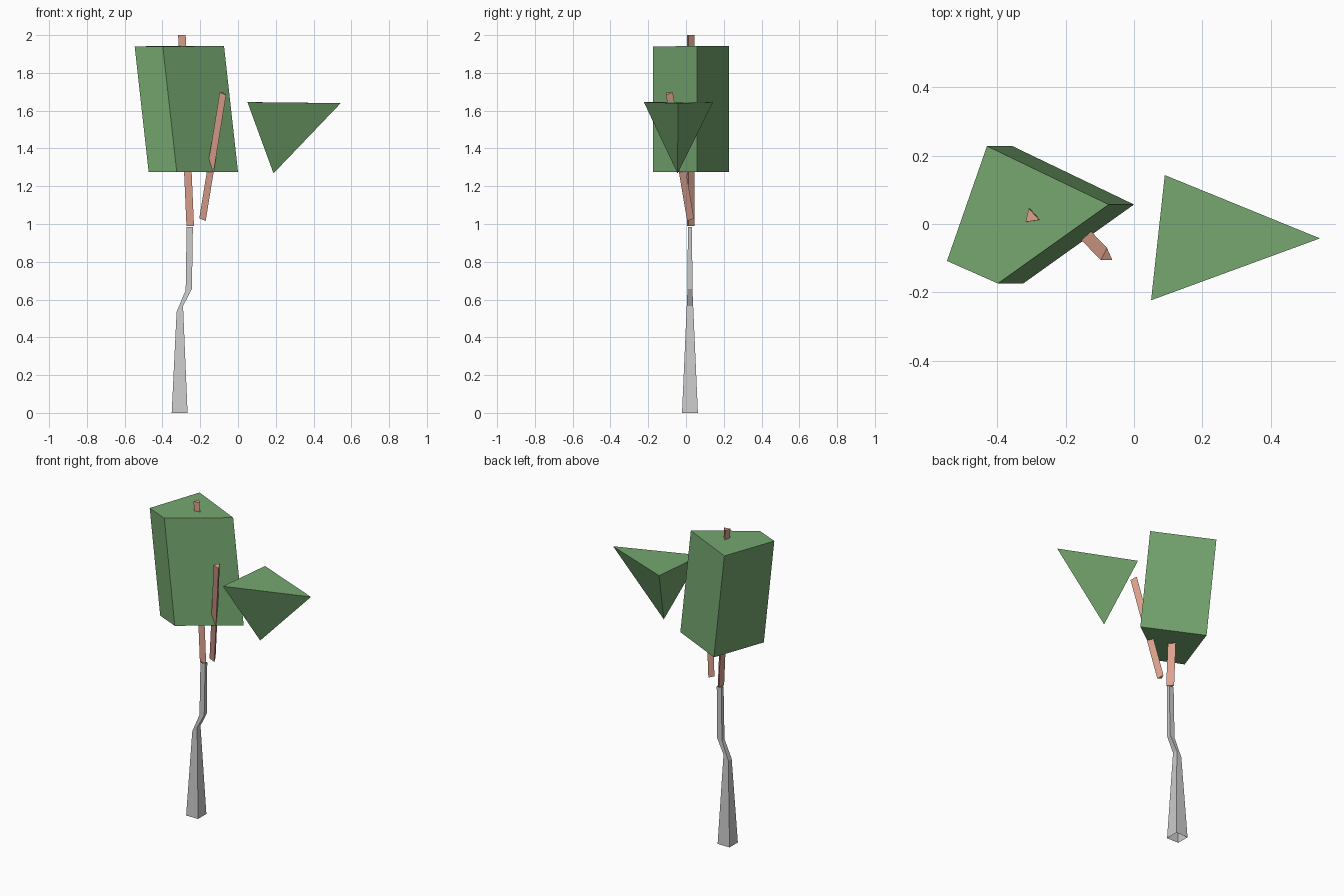
import bpy, bmesh
from mathutils import Vector

if "Cube" in bpy.data.objects:
    bpy.data.objects.remove(bpy.data.objects["Cube"])


def material(name, rgb):
    m = bpy.data.materials.new(name)
    m.diffuse_color = (*rgb, 1)
    m.use_nodes = True
    m.node_tree.nodes["Principled BSDF"].inputs["Base Color"].default_value = m.diffuse_color
    return m


def loft(name, rings, mat=None, caps=True):
    """Skin counter-clockwise rings listed from bottom to top."""
    bm = bmesh.new()
    loops = [[bm.verts.new(p) for p in ring] for ring in rings]
    for lo, hi in zip(loops, loops[1:]):
        n = len(hi)
        for i in range(n):
            j = (i + 1) % n
            if len(lo) == 1:  # ring closes to a point
                bm.faces.new((lo[0], hi[j], hi[i]))
            else:
                bm.faces.new((lo[i], lo[j], hi[j], hi[i]))
    if caps:
        bm.faces.new(loops[-1])
        if len(loops[0]) > 2:
            bm.faces.new(loops[0][::-1])
    me = bpy.data.meshes.new(name)
    bm.to_mesh(me)
    bm.free()
    if mat:
        me.materials.append(mat)
    ob = bpy.data.objects.new(name, me)
    bpy.context.collection.objects.link(ob)
    return ob


def prism(name, top, shift, mat):
    """Sheared prism: the top outline repeated at an offset below."""
    bottom = [Vector(p) + Vector(shift) for p in top]
    return loft(name, [bottom, top], mat)


green = material("leaf_green", (0.18, 0.39, 0.16))
bark = material("branch_pink", (0.72, 0.36, 0.27))

# Bent square trunk: x left, z left, x right, z right, half depth
sections = [(-0.351, 0, -0.267, 0, 0.042),
            (-0.325, 0.535, -0.291, 0.566, 0.017),
            (-0.277, 0.65, -0.244, 0.656, 0.013),
            (-0.272, 0.985, -0.239, 0.985, 0.011)]
yc = 0.021
loft("trunk", [[(xl, yc - d, zl), (xr, yc - d, zr), (xr, yc + d, zr), (xl, yc + d, zl)]
               for xl, zl, xr, zr, d in sections], caps=False)

# Three-sided branches
prism("main_branch", [(-0.317, 0.006, 2.0), (-0.277, 0.012, 2.0), (-0.308, 0.046, 2.0)],
      (0.044, 0.0, -1.01), bark)
prism("side_branch", [(-0.097, -0.106, 1.697), (-0.063, -0.106, 1.683), (-0.079, -0.07, 1.697)],
      (-0.108, 0.112, -0.667), bark)

# Large leaning four-sided foliage block
prism("large_foliage", [(-0.547, -0.108, 1.94), (-0.398, -0.174, 1.94),
                        (-0.074, 0.057, 1.942), (-0.43, 0.228, 1.942)],
      (0.074, 0, -0.666), green)

# Small foliage: inverted three-sided pyramid
loft("small_foliage", [[(0.188, -0.045, 1.268)],
                       [(0.05, -0.223, 1.645), (0.544, -0.042, 1.64), (0.09, 0.143, 1.645)]], green)
